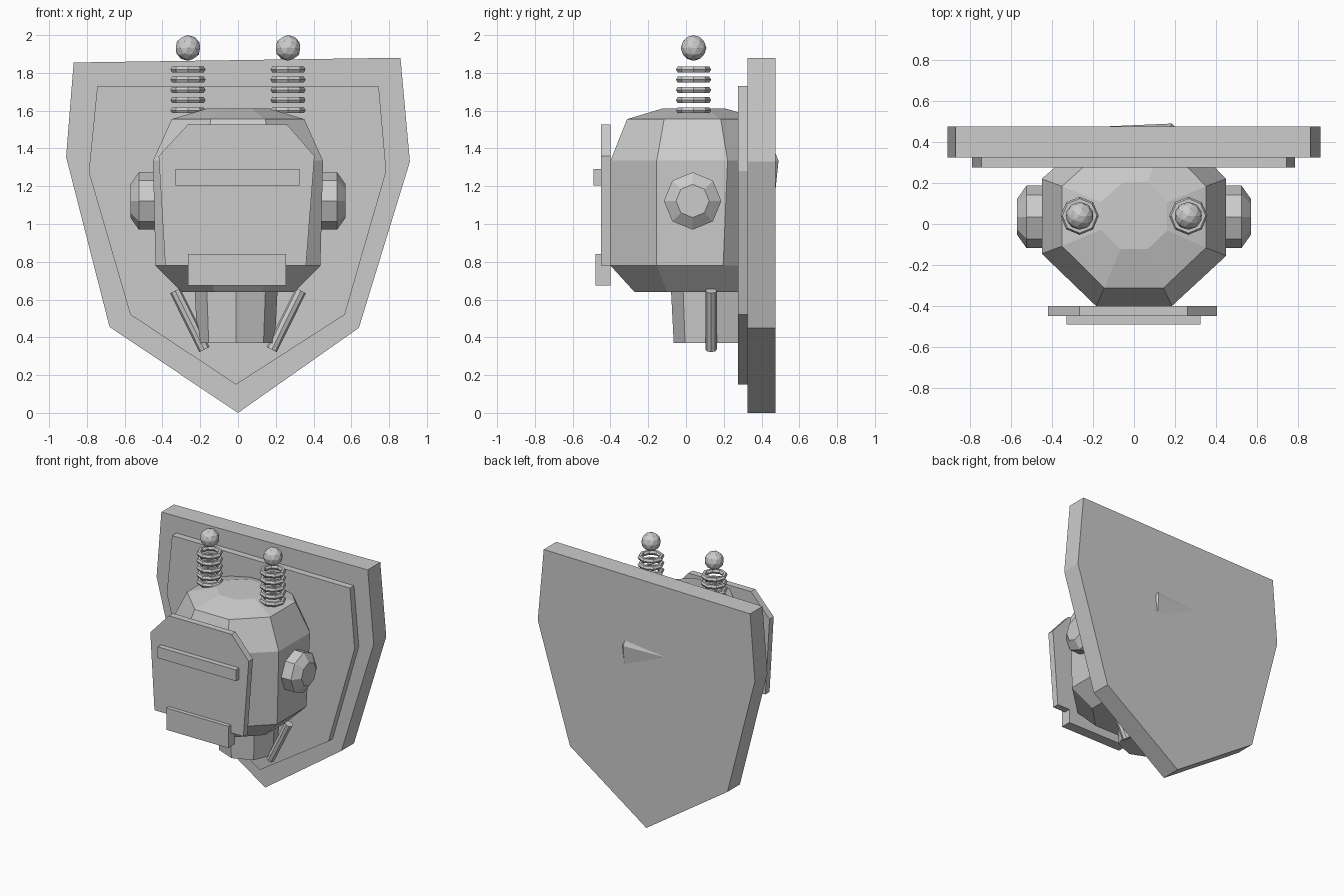
import bpy, bmesh, math
from mathutils import Vector, Matrix

if "Cube" in bpy.data.objects:
    bpy.data.objects.remove(bpy.data.objects["Cube"])

grey = bpy.data.materials.new("plain_grey")
grey.diffuse_color = (0.6, 0.6, 0.6, 1)
grey.use_nodes = True
grey.node_tree.nodes["Principled BSDF"].inputs["Base Color"].default_value = grey.diffuse_color


def finish(name, bm):
    bmesh.ops.recalc_face_normals(bm, faces=bm.faces)
    me = bpy.data.meshes.new(name)
    bm.to_mesh(me)
    bm.free()
    me.materials.append(grey)
    ob = bpy.data.objects.new(name, me)
    bpy.context.collection.objects.link(ob)
    return ob


def loft(name, rings):
    """Skin a list of equally sized point rings and cap both ends."""
    bm = bmesh.new()
    vs = [[bm.verts.new(p) for p in r] for r in rings]
    n = len(vs[0])
    for a, b in zip(vs, vs[1:]):
        for i in range(n):
            j = (i + 1) % n
            bm.faces.new((a[i], a[j], b[j], b[i]))
    bm.faces.new(vs[0])
    bm.faces.new(vs[-1])
    return finish(name, bm)


def plate(name, outline, y0, y1):
    return loft(name, [[(x, y, z) for x, z in outline] for y in (y0, y1)])


def box_plate(name, x0, x1, z0, z1, y0, y1):
    return plate(name, [(x0, z0), (x1, z0), (x1, z1), (x0, z1)], y0, y1)


def circle(n, r):
    return [(r * math.cos(math.tau * i / n), r * math.sin(math.tau * i / n)) for i in range(n)]


# wall plaque: thick shield and thinner inlay
plate("shield_back", [(-.87, 1.855), (.86, 1.88), (.91, 1.33), (.64, .45),
                      (0, 0), (-.68, .455), (-.91, 1.355)], .325, .475)
plate("shield_inlay", [(-.745, 1.73), (.745, 1.73), (.785, 1.28), (.565, .52),
                       (-.01, .15), (-.57, .52), (-.79, 1.275)], .275, .33)

# head: octagonal rings, one back corner pokes slightly through the shield
octa = [(-.185, -.44), (.185, -.44), (.45, -.195), (.45, .18),
        (.185, .45), (-.16, .435), (-.45, .18), (-.45, -.185)]
rings = []
for z, sx, front, back in [(.64, .66, .71, .7), (.78, .97, 1, .87), (1.335, 1, 1, 1),
                           (1.555, .78, .8, .8), (1.612, .36, .37, .37)]:
    rings.append([(x * sx, .04 + y * (front if y < 0 else back), z) for x, y in octa])
loft("head", rings)

# neck: tapered octagonal column
loft("neck", [[(x - .01, y + .14, z) for x, y in circle(8, r)]
              for z, r in [(.37, .205), (.70, .222)]])

# face plate, chin and eye bar
plate("face_plate", [(-.265, 1.527), (.26, 1.527), (.405, 1.36), (.36, .78),
                     (-.385, .78), (-.42, 1.36)], -.45, -.40)
box_plate("chin_block", -.265, .255, .675, .84, -.48, -.40)
box_plate("eye_bar", -.33, .325, 1.205, 1.29, -.49, -.44)

for side, s in (("left", -1), ("right", 1)):
    # ear disc with bevelled cap
    loft("ear_" + side, [[(s * x, .035 + a, 1.122 + b) for a, b in circle(8, r)]
                         for x, r in [(.40, .152), (.525, .152), (.57, .088)]])

    # slanted neck strut
    p, q = Vector((s * .333, .133, .647)), Vector((s * .178, .133, .335))
    bm = bmesh.new()
    rot = (p - q).to_track_quat('Z', 'Y').to_matrix().to_4x4()
    bmesh.ops.create_cone(bm, cap_ends=True, segments=8, radius1=.03, radius2=.03,
                          depth=(p - q).length, matrix=Matrix.Translation((p + q) / 2) @ rot)
    finish("neck_strut_" + side, bm)

    # antenna spring made of stacked rings
    ax, ay = s * .265, .04
    for k in range(5):
        bpy.ops.mesh.primitive_torus_add(major_segments=8, minor_segments=6, major_radius=.075,
                                         minor_radius=.018, location=(ax, ay, 1.602 + k * .054))
        ring = bpy.context.object
        ring.name = "antenna_ring_%s_%d" % (side, k + 1)
        ring.data.materials.append(grey)

    # antenna ball
    bm = bmesh.new()
    bmesh.ops.create_icosphere(bm, subdivisions=2, radius=.068,
                               matrix=Matrix.Translation((ax, ay, 1.932)))
    finish("antenna_ball_" + side, bm)
